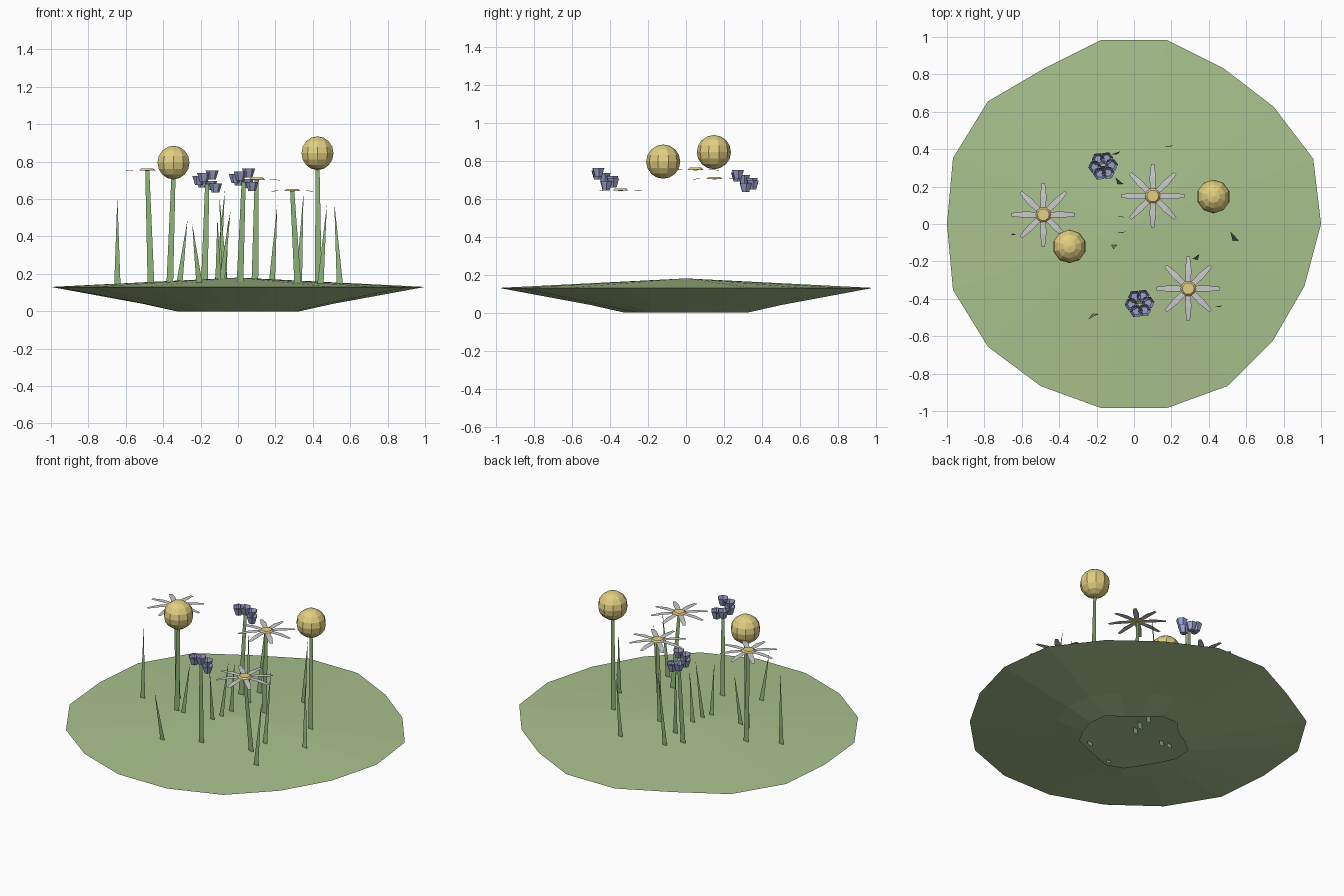
import bpy, math
from math import sin, cos, pi

if "Cube" in bpy.data.objects:
    bpy.data.objects.remove(bpy.data.objects["Cube"])


def material(name, rgb):
    m = bpy.data.materials.new(name)
    m.diffuse_color = (*rgb, 1)
    m.use_nodes = True
    m.node_tree.nodes["Principled BSDF"].inputs["Base Color"].default_value = m.diffuse_color
    return m


GRASS = material("grass_green", (0.40, 0.54, 0.27))
STEM = material("stem_green", (0.28, 0.46, 0.19))
YELLOW = material("yellow", (0.76, 0.62, 0.22))
WHITE = material("petal_white", (0.85, 0.83, 0.84))
BLUE = material("bell_blue", (0.32, 0.35, 0.60))


def build(name, verts, faces, mat):
    me = bpy.data.meshes.new(name)
    me.from_pydata(verts, [], faces)
    me.materials.append(mat)
    me.update()
    ob = bpy.data.objects.new(name, me)
    bpy.context.collection.objects.link(ob)
    return ob


def ring(r, z, n, cx=0, cy=0, turn=0):
    return [(cx + r * cos(turn + 2 * pi * i / n), cy + r * sin(turn + 2 * pi * i / n), z)
            for i in range(n)]


def bridge(a, b, n):
    return [(a + i, a + (i + 1) % n, b + (i + 1) % n, b + i) for i in range(n)]


# ground: shallow cone on top, tapering underside, open in the middle below
N = 18
rim = ring(1, 0.13, N)
for i, s in ((2, .975), (7, 1.02), (8, 1.03), (10, 1.03), (11, 1.02), (1, 1.02), (8, 1.0),
             (16, .97), (17, .97), (3, .96), (6, .96)):
    x, y, z = rim[i]
    rim[i] = (max(-1, min(1, x * s)), y * s, z)
low = [(x * .51, y * .51, .04) for x, y, z in rim]
hole = [(x * (.31 + .02 * (-1) ** (i // 2)), y * (.31 + .02 * (-1) ** (i // 2)), 0)
        for i, (x, y, z) in enumerate(rim)]
faces = [(0, 1 + i, 1 + (i + 1) % N) for i in range(N)]
faces += bridge(1 + N, 1, N) + bridge(1 + 2 * N, 1 + N, N)
build("ground", [(0, 0, .18)] + rim + low + hole, faces, GRASS)


def ribbon(name, base, tip, w0, w1):
    """Flat strip whose width runs along x."""
    (a, b, c), (d, e, f) = base, tip
    verts = [(a - w0, b, c), (a + w0, b, c)]
    verts += [(d + w1, e, f), (d - w1, e, f)] if w1 else [(d, e, f)]
    build(name, verts, [tuple(range(len(verts)))], STEM)


# grass blades: base x, base y, tip x, tip y, tip z
blades = [(-.645, -.06, -.645, -.05, .61), (-.315, -.12, -.27, -.11, .49),
          (-.205, -.48, -.245, -.51, .47), (-.11, .37, -.07, .39, .65),
          (-.09, -.05, -.04, -.04, .54), (-.07, .21, -.10, .25, .62),
          (-.105, -.11, -.11, -.135, .50), (-.08, .04, -.05, .035, .50),
          (.18, .415, .21, .42, .57), (.325, -.19, .35, -.16, .63),
          (.44, -.445, .475, -.435, .57), (.545, -.09, .515, -.04, .58)]
for bx, by, tx, ty, tz in blades:
    ribbon("grass_blade", (bx, by, .135), (tx, ty, tz), .017, 0)


def stem(bx, x, y, z):
    ribbon("flower_stem", (bx, y * .92, .135), (x, y, z), .018, .011)


# round yellow flowers
for bx, x, y, z in ((-.365, -.345, -.12, .795), (.43, .425, .147, .845)):
    stem(bx, x, y, z - .07)
    bpy.ops.mesh.primitive_uv_sphere_add(segments=10, ring_count=8, radius=.09,
                                         location=(x, y, z))
    ob = bpy.context.object
    ob.name = "ball_flower"
    ob.data.materials.append(YELLOW)

# daisies: eight narrow petals around a low yellow button
for bx, x, y, z in ((-.465, -.485, .05, .752), (.09, .10, .15, .703), (.32, .29, -.345, .642)):
    stem(bx, x, y, z)
    v, f = [], []
    for k in range(8):
        a = k * pi / 4
        s = len(v)
        for r, w, dz in ((.03, -.014, .004), (.10, -.017, .004), (.17, -.009, -.003),
                         (.17, .009, -.003), (.10, .017, .004), (.03, .014, .004)):
            v.append((x + r * cos(a) - w * sin(a), y + r * sin(a) + w * cos(a), z + dz))
        f += [(s, s + 1, s + 4, s + 5), (s + 1, s + 2, s + 3, s + 4)]
    build("daisy_petals", v, f, WHITE)
    n = 10
    v = ring(.045, z, n, x, y) + ring(.032, z + .012, n, x, y)
    build("daisy_button", v, bridge(0, n, n) + [tuple(range(n, 2 * n)),
                                               tuple(range(n - 1, -1, -1))], YELLOW)

# blue flowers: six small cups climbing in a spiral
for bx, x, y, z in ((-.18, -.165, .31, .70), (.01, .03, -.425, .71)):
    stem(bx, x, y, z - .02)
    v, f = [], []
    for k in range(6):
        a = k * pi / 3 + .1
        cx, cy, cz = x + .045 * cos(a), y + .045 * sin(a), z - .042 + .014 * k
        s = len(v)
        v += ring(.02, cz - .024, 6, cx, cy, a) + ring(.035, cz + .024, 6, cx, cy, a)
        f += bridge(s, s + 6, 6) + [tuple(range(s + 5, s - 1, -1))]
    build("bell_cluster", v, f, BLUE)
